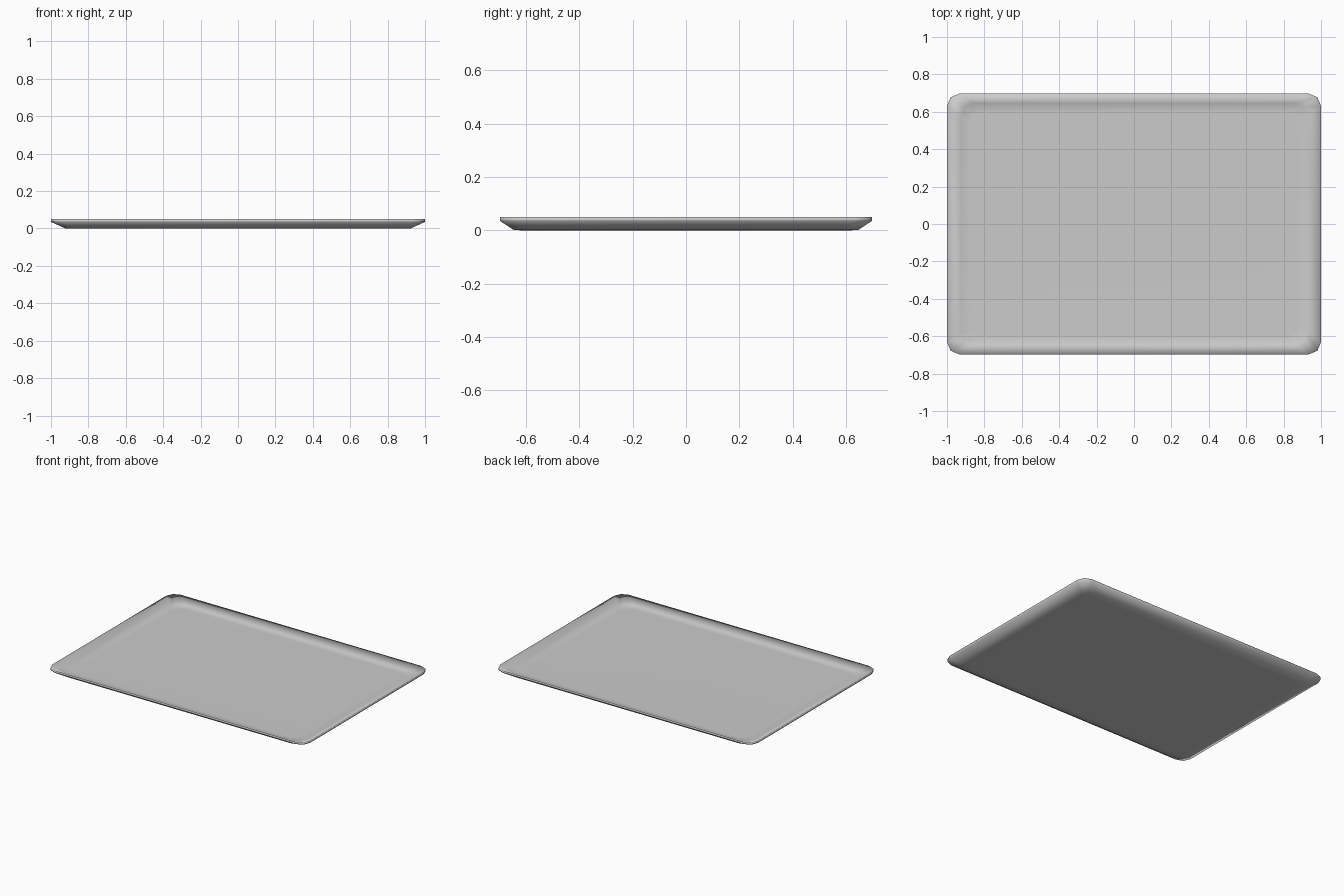
import bpy, bmesh, math

if "Cube" in bpy.data.objects:
    bpy.data.objects.remove(bpy.data.objects["Cube"])

# Rounded rectangle outline, few segments per corner
def outline(hx, hy, r, segs=2):
    pts = []
    for i, (sx, sy) in enumerate([(1, 1), (-1, 1), (-1, -1), (1, -1)]):
        for k in range(segs + 1):
            a = math.radians(90 * i + 90 * k / segs)
            pts.append((sx * (hx - r) + r * math.cos(a),
                        sy * (hy - r) + r * math.sin(a)))
    return pts

# Loops from bottom centre, out over the lip, to inner floor: inset x, inset y, z
loops = [(0.12, 0.10, 0.0), (0.075, 0.052, 0.001), (0.0, 0.0, 0.035),
         (0.0, 0.0, 0.05), (0.075, 0.052, 0.016), (0.12, 0.10, 0.015)]

bm = bmesh.new()
rings = []
for dx, dy, z in loops:
    rings.append([bm.verts.new((x, y, z))
                  for x, y in outline(1 - dx, 0.697 - dy, 0.066)])
n = len(rings[0])
for a, b in zip(rings, rings[1:]):
    for i in range(n):
        j = (i + 1) % n
        bm.faces.new((a[i], a[j], b[j], b[i]))
# Flat underside and floor
bm.faces.new(rings[0][::-1])
bm.faces.new(rings[-1])
bmesh.ops.recalc_face_normals(bm, faces=bm.faces[:])
for f in bm.faces:
    f.smooth = True

mesh = bpy.data.meshes.new("tray")
bm.to_mesh(mesh)
bm.free()
tray = bpy.data.objects.new("tray", mesh)
bpy.context.collection.objects.link(tray)
